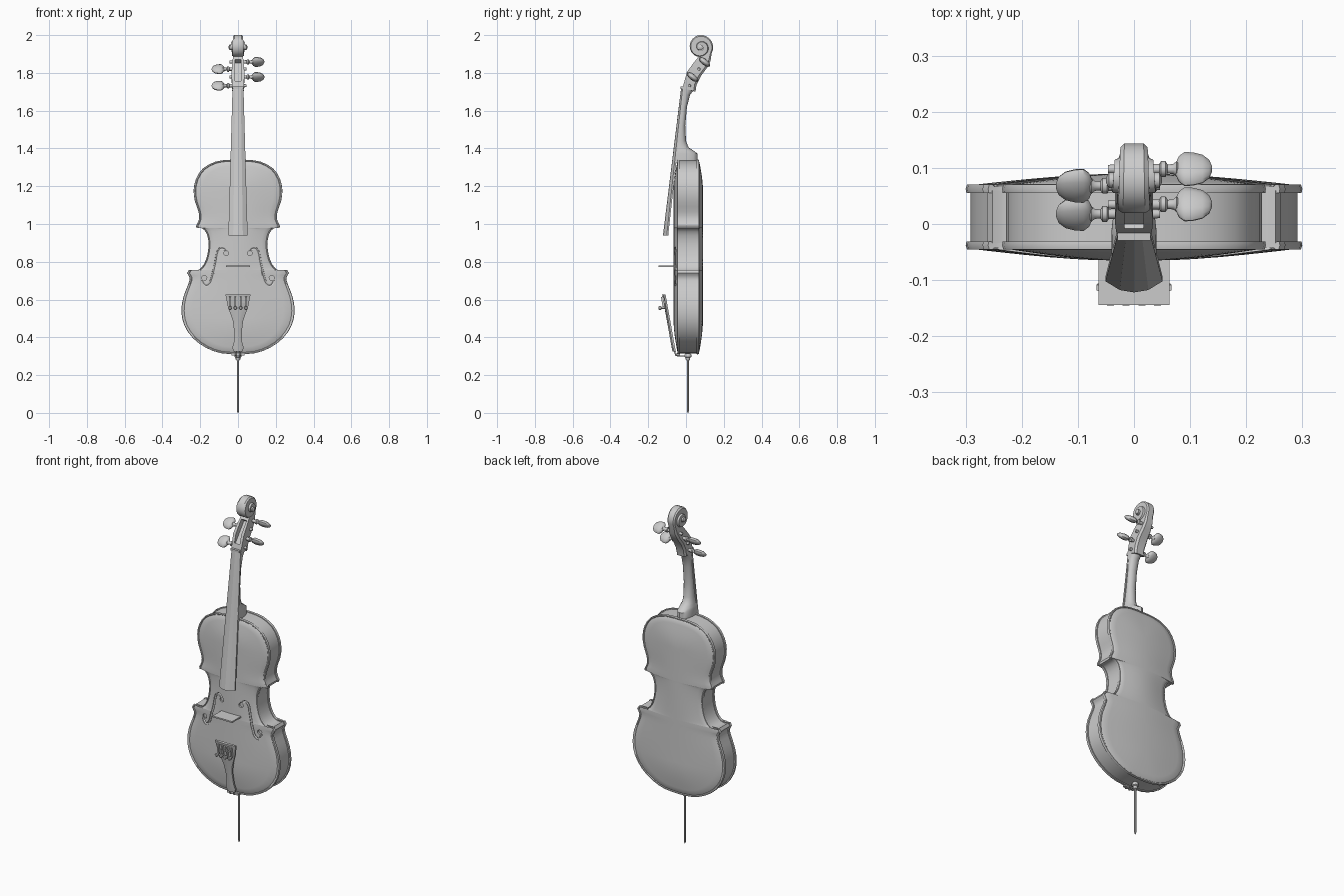
import bpy, bmesh
from math import sin, cos, pi, radians
from mathutils import Vector, Matrix
from mathutils.bvhtree import BVHTree

cube = bpy.data.objects.get("Cube")
if cube:
    bpy.data.objects.remove(cube)


def finish(name, bm, angle=35):
    bmesh.ops.remove_doubles(bm, verts=bm.verts, dist=0.0002)
    bmesh.ops.recalc_face_normals(bm, faces=bm.faces)
    mesh = bpy.data.meshes.new(name)
    bm.to_mesh(mesh)
    bm.free()
    ob = bpy.data.objects.new(name, mesh)
    bpy.context.collection.objects.link(ob)
    shade(ob, angle)
    return ob


def shade(ob, angle):
    bpy.ops.object.select_all(action='DESELECT')
    ob.select_set(True)
    bpy.context.view_layer.objects.active = ob
    bpy.ops.object.shade_smooth_by_angle(angle=radians(angle))


def loft(name, rings, caps=True, angle=35):
    bm = bmesh.new()
    rows = [[bm.verts.new(p) for p in ring] for ring in rings]
    for a, b in zip(rows, rows[1:]):
        for i in range(len(a)):
            j = (i + 1) % len(a)
            bm.faces.new((a[i], a[j], b[j], b[i]))
    if caps:
        bm.faces.new(rows[0])
        bm.faces.new(rows[-1])
    return finish(name, bm, angle)


def lathe(name, profile, matrix, sides=12):
    # profile holds (radius, distance along local z)
    rings = [[matrix @ Vector((r * cos(2 * pi * i / sides), r * sin(2 * pi * i / sides), d))
              for i in range(sides)] for r, d in profile]
    return loft(name, rings)


def box(name, size, matrix):
    bm = bmesh.new()
    bmesh.ops.create_cube(bm, size=1, matrix=matrix @ Matrix.Diagonal((*size, 1)))
    return finish(name, bm)


def tube(name, points, radius):
    curve = bpy.data.curves.new(name, 'CURVE')
    curve.dimensions = '3D'
    curve.bevel_depth, curve.bevel_resolution, curve.use_fill_caps = radius, 1, True
    spline = curve.splines.new('POLY')
    spline.points.add(len(points) - 1)
    for p, co in zip(spline.points, points):
        p.co = (*co, 1)
    temp = bpy.data.objects.new(name, curve)
    bpy.context.collection.objects.link(temp)
    mesh = bpy.data.meshes.new_from_object(temp.evaluated_get(bpy.context.evaluated_depsgraph_get()))
    bpy.data.objects.remove(temp)
    bm = bmesh.new()
    bm.from_mesh(mesh)
    return finish(name, bm)


def carve(target, cutter, angle=35):
    cutter.hide_render = True
    mod = target.modifiers.new("Carve", 'BOOLEAN')
    mod.operation, mod.solver, mod.object = 'DIFFERENCE', 'EXACT', cutter
    bpy.context.view_layer.objects.active = target
    bpy.ops.object.modifier_apply(modifier=mod.name)
    bpy.data.objects.remove(cutter)
    shade(target, angle)


def smooth(points, steps):
    # Catmull-Rom through the points
    pts = [Vector(p) for p in points]
    out = []
    for i in range(len(pts) - 1):
        a, b, c, d = pts[max(i - 1, 0)], pts[i], pts[i + 1], pts[min(i + 2, len(pts) - 1)]
        for s in range(steps):
            t = s / steps
            out.append(b + (c - a) * t / 2 + (2 * a - 5 * b + 4 * c - d) * t * t / 2
                       + (3 * b - a - 3 * c + d) * t ** 3 / 2)
    return out + [pts[-1]]


# Body outline: three arcs per half, meeting at the corners
lower = [(0, .31), (.09, .316), (.17, .345), (.24, .397), (.285, .465), (.3, .54),
         (.289, .615), (.264, .68), (.256, .715), (.27, .74)]
waist = [(.26, .757), (.228, .75), (.195, .768), (.17, .81), (.157, .87), (.158, .92),
         (.172, .96), (.195, .978), (.22, .978)]
upper = [(.222, .99), (.206, 1.025), (.209, 1.065), (.228, 1.12), (.235, 1.18),
         (.222, 1.24), (.185, 1.295), (.12, 1.33), (.05, 1.34), (0, 1.34)]
half = smooth(lower, 2) + smooth(waist, 2) + smooth(upper, 2)
outline = half + [Vector((-p.x, p.y)) for p in reversed(half[1:-1])]


def body_ring(t, y):
    # pull the outline towards a central spine
    ring = []
    for p in outline:
        q = p.lerp(Vector((0, min(max(p.y, .5), 1.17))), t)
        ring.append((q.x, y, q.y))
    return ring


def plate(name, inner, edge, peak):
    rings = [body_ring(1, inner), body_ring(.03, inner), body_ring(.005, inner),
             body_ring(0, (inner + edge) / 2), body_ring(.008, edge), body_ring(.035, edge),
             body_ring(.05, edge + (inner - edge) * .2)]
    for t in (.08, .2, .35, .5, .65, .82, 1):
        rings.append(body_ring(t, edge + (peak - edge) * sin(pi / 2 * (t - .05) / .95)))
    return loft(name, rings, caps=False)


ribs = loft("ribs", [body_ring(.03, -.034), body_ring(.03, .06)])
back_plate = plate("back_plate", .055, .07, .09)
top_plate = plate("top_plate", -.031, -.045, -.066)

# Sound holes carved along the arch of the top
f_path = smooth([(.062, .845), (.072, .868), (.095, .87), (.11, .845), (.118, .8),
                 (.132, .74), (.147, .69), (.17, .675), (.187, .695), (.178, .715)], 3)
bvh = BVHTree.FromObject(top_plate, bpy.context.evaluated_depsgraph_get())
for side in (1, -1):
    path = []
    for p in f_path:
        hit = bvh.ray_cast(Vector((side * p.x, -1, p.y)), Vector((0, 1, 0)))[0]
        path.append(hit)
    carve(top_plate, tube("sound_hole_cutter", path, .0075))
    for end in (path[0], path[-1]):
        drill = Matrix.Translation(end) @ Matrix.Rotation(pi / 2, 4, 'X')
        carve(top_plate, lathe("sound_hole_cutter", [(.013, -.01), (.013, .02)], drill))


# Fingerboard with a faceted, arched front
def board_ring(z, front, drop, back, hw):
    return [(-hw, front + drop, z), (-hw * .5, front + drop * .22, z), (0, front, z),
            (hw * .5, front + drop * .22, z), (hw, front + drop, z), (hw, back, z), (-hw, back, z)]


fingerboard = loft("fingerboard", [board_ring(.94, -.122, .02, -.094, .051),
                                   board_ring(1.72, -.026, .008, -.008, .029)], angle=15)
nut = box("nut", (.058, .03, .012), Matrix.Translation((0, -.014, 1.722)))

# Neck: half-round sections running from the heel to the pegbox
neck_rings = []
for z, front, back, hw in [(1.32, -.05, .062, .04), (1.372, -.054, .062, .04),
                           (1.388, -.052, .04, .038), (1.405, -.05, .014, .034),
                           (1.44, -.045, .0, .031), (1.52, -.035, -.004, .028),
                           (1.62, -.023, .005, .027), (1.685, -.015, .022, .029),
                           (1.718, -.01, .05, .031)]:
    ring = [(hw * cos(pi * i / 8), front + (back - front) * (.35 + .65 * sin(pi * i / 8)), z)
            for i in range(9)]
    neck_rings.append([(hw, front, z)] + ring + [(-hw, front, z)])
neck = loft("neck", neck_rings)


# Pegbox and scroll: one band that sweeps up and coils inwards
def band_ring(back, front, hw):
    (by, bz), (fy, fz) = back, front
    my, mz = by * .85 + fy * .15, bz * .85 + fz * .15
    return [(-hw, fy, fz), (hw, fy, fz), (hw, my, mz), (hw * .7, by, bz),
            (-hw * .7, by, bz), (-hw, my, mz)]


band = [band_ring((.05, 1.7), (-.018, 1.72), .031), band_ring((.056, 1.738), (-.006, 1.765), .033),
        band_ring((.08, 1.785), (.005, 1.805), .034), band_ring((.11, 1.825), (.038, 1.85), .031),
        band_ring((.13, 1.862), (.062, 1.88), .027)]
cy, cz = .078, 1.935
for i in range(37):
    k = i / 36
    a = radians(-30 + 660 * k)
    outer = .068 * (1 - k) + .014 * k if k > .2 else .066
    if k > .2:
        outer = .066 - (k - .2) / .8 * .052
    inner = outer * .35
    band.append(band_ring((cy + outer * cos(a), cz + outer * sin(a)),
                          (cy + inner * cos(a), cz + inner * sin(a)), .023 + .019 * k))
scroll = loft("pegbox_and_scroll", band)
slot = Matrix.Translation((0, .022, 1.815)) @ Matrix.Rotation(radians(-38), 4, 'X')
carve(scroll, box("pegbox_slot_cutter", (.034, .045, .13), slot))
eye = lathe("scroll_eye", [(.004, -.05), (.014, -.045), (.014, .045), (.004, .05)],
            Matrix.Translation((0, cy, cz)) @ Matrix.Rotation(pi / 2, 4, 'Y'))

# Tuning pegs: shaft, collar and flattened thumb piece
for n, (side, y, z) in enumerate([(1, .098, 1.858), (-1, .068, 1.82),
                                  (1, .035, 1.778), (-1, .018, 1.732)]):
    turn = Matrix.Translation((0, y, z)) @ Matrix.Rotation(side * pi / 2, 4, 'Y')
    lathe(f"peg_shaft_{n + 1}", [(.007, -.046), (.008, -.04), (.009, .045), (.014, .048),
                                 (.014, .056), (.008, .06), (.009, .07), (.014, .076), (.008, .082)], turn)
    flat = (Matrix.Translation((0, y, z)) @ Matrix.Rotation(radians(-38 * side), 4, 'X')
            @ Matrix.Diagonal((1, 1, .45, 1)) @ Matrix.Rotation(side * pi / 2, 4, 'Y'))
    lathe(f"peg_head_{n + 1}", [(.012, .074), (.028, .08), (.037, .09), (.036, .105),
                                (.031, .122), (.02, .134), (.006, .139)], flat)

# Bridge
bridge = box("bridge", (.126, .085, .008), Matrix.Translation((0, -.102, .777)))

# Tailpiece
tail_rings = []
for z, hw in [(.325, .024), (.345, .03), (.375, .022), (.44, .021), (.49, .028),
              (.53, .042), (.565, .054), (.628, .067)]:
    front = -.072 - (z - .325) * .18
    tail_rings.append(board_ring(z, front, .008, front + .018, hw))
tailpiece = loft("tailpiece", tail_rings)
lean = Matrix.Rotation(radians(10), 4, 'X')
carve(tailpiece, box("recess_cutter", (.1, .02, .032), Matrix.Translation((0, -.124, .597)) @ lean))

# Fine tuners
for n in range(4):
    x = -.042 + .028 * n
    box(f"tuner_lever_{n + 1}", (.009, .012, .055), Matrix.Translation((x, -.122, .588)) @ lean)
    lathe(f"tuner_screw_{n + 1}", [(.004, 0), (.004, .018), (.01, .02), (.01, .03), (.006, .033)],
          Matrix.Translation((x, -.112, .555)) @ Matrix.Rotation(pi / 2, 4, 'X'))

# Tail cord, saddle, end button and spike
for side in (1, -1):
    tube("tail_cord", [(side * .012, -.064, .34), (side * .012, -.055, .306),
                       (side * .01, -.04, .301), (side * .008, .008, .301)], .004)
saddle = box("saddle", (.07, .018, .012), Matrix.Translation((0, -.042, .31)))
end_button = lathe("end_button", [(.008, .278), (.012, .284), (.012, .292), (.019, .296),
                                  (.019, .306), (.014, .315)], Matrix.Translation((0, .01, 0)))
end_pin = lathe("end_pin", [(.002, 0), (.006, .012), (.006, .285)], Matrix.Translation((0, .01, 0)), 8)
